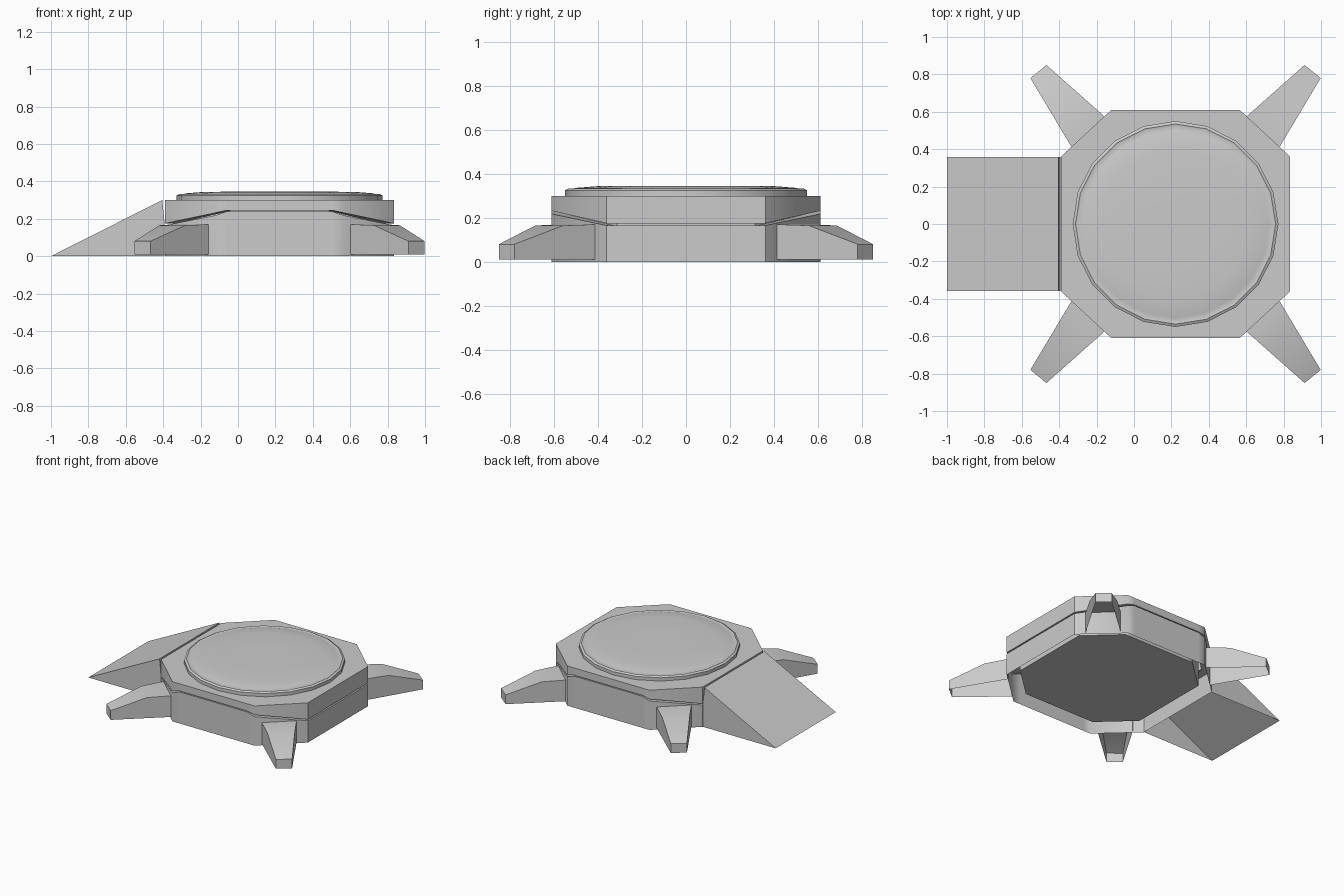
import bpy, bmesh, math
from mathutils import Vector

if "Cube" in bpy.data.objects:
    bpy.data.objects.remove(bpy.data.objects["Cube"])

CX = 0.222  # centre of the octagonal body


def make(name, verts, faces, angle=46):
    me = bpy.data.meshes.new(name)
    me.from_pydata(verts, [], faces)
    bm = bmesh.new()
    bm.from_mesh(me)
    bmesh.ops.recalc_face_normals(bm, faces=bm.faces)
    bm.to_mesh(me)
    bm.free()
    ob = bpy.data.objects.new(name, me)
    bpy.context.collection.objects.link(ob)
    bpy.ops.object.select_all(action='DESELECT')
    bpy.context.view_layer.objects.active = ob
    ob.select_set(True)
    bpy.ops.object.shade_smooth_by_angle(angle=math.radians(angle))
    return ob


def outline(side_z, corner_z, mid_z, scale=1.0):
    """Octagon outline with extra points on front/back edges, z set per point."""
    quarter = [(0.613, 0.36, side_z), (0.343, 0.61, corner_z), (0.285, 0.61, mid_z)]
    half = quarter + [(-x, y, z) for x, y, z in reversed(quarter)]
    return [(CX + scale * x, scale * y, z)
            for x, y, z in half + [(-x, -y, z) for x, y, z in half]]


def loft(name, rings, cap_z=None):
    """Walls through successive loops; optional fan cap on the last loop."""
    n = len(rings[0])
    verts = [v for r in rings for v in r]
    faces = [(k * n + i, k * n + (i + 1) % n, (k + 1) * n + (i + 1) % n, (k + 1) * n + i)
             for k in range(len(rings) - 1) for i in range(n)]
    if cap_z is not None:
        o = len(verts) - n
        faces += [(o + i, o + (i + 1) % n, len(verts)) for i in range(n)]
        verts.append((CX, 0, cap_z))
    return make(name, verts, faces)


# lower hull shell with a ledge at the seam, and upper hull above it
loft("lower_hull", [outline(0, 0, 0), outline(0.165, 0.218, 0.238),
                    outline(0.165, 0.218, 0.238, 0.9)])
loft("upper_hull", [outline(0.175, 0.232, 0.245, 0.9), outline(0.175, 0.232, 0.245),
                    outline(0.30, 0.30, 0.30), outline(0.30, 0.30, 0.30, 0.75)])

# inner core closing the underside, inset from the hull walls
loft("bottom_core", [outline(0.25, 0.25, 0.25, 0.87), outline(0.04, 0.04, 0.04, 0.87)], 0.04)

# entry ramp: sloping sheet with side walls, open underneath
prof = [(-1, 0), (-0.405, 0.30), (-0.392, 0.17), (-0.392, 0)]
make("ramp", [(x, y, z) for y in (-0.358, 0.358) for x, z in prof],
     [(0, 1, 2, 3), (4, 5, 6, 7), (0, 1, 5, 4), (1, 2, 6, 5)])

# four tapering legs, open underneath
tip = (Vector((0.776, 0.78)), Vector((0.69, 0.85)))
root = (Vector((0.555, 0.41)), Vector((0.38, 0.575)))
for sx, xn in ((-1, "left"), (1, "right")):
    for sy, yn in ((-1, "front"), (1, "back")):
        verts = []
        for t, top in ((0, 0.08), (0.6, 0.165), (1, 0.17)):
            a, b = (tip[k].lerp(root[k], t) for k in (0, 1))
            for p, z in ((a, 0.01), (a, top), (b, top), (b, 0.01)):
                verts.append((CX + sx * p.x, sy * p.y, z))
        faces = [(0, 1, 2, 3)]
        for o in (0, 4):
            faces += [(o + k, o + k + 1, o + k + 5, o + k + 4) for k in range(3)]
        make(f"{yn}_{xn}_leg", verts, faces)

# twenty-sided round hatch with a rim and shallow crown
rings = [(0.55, 0.30), (0.55, 0.325), (0.535, 0.333), (0.525, 0.329),
         (0.50, 0.336), (0.40, 0.344), (0.2, 0.345)]
loft("round_hatch", [[(CX + r * math.cos(math.tau * i / 20), r * math.sin(math.tau * i / 20), z)
                      for i in range(20)] for r, z in rings], 0.345)
